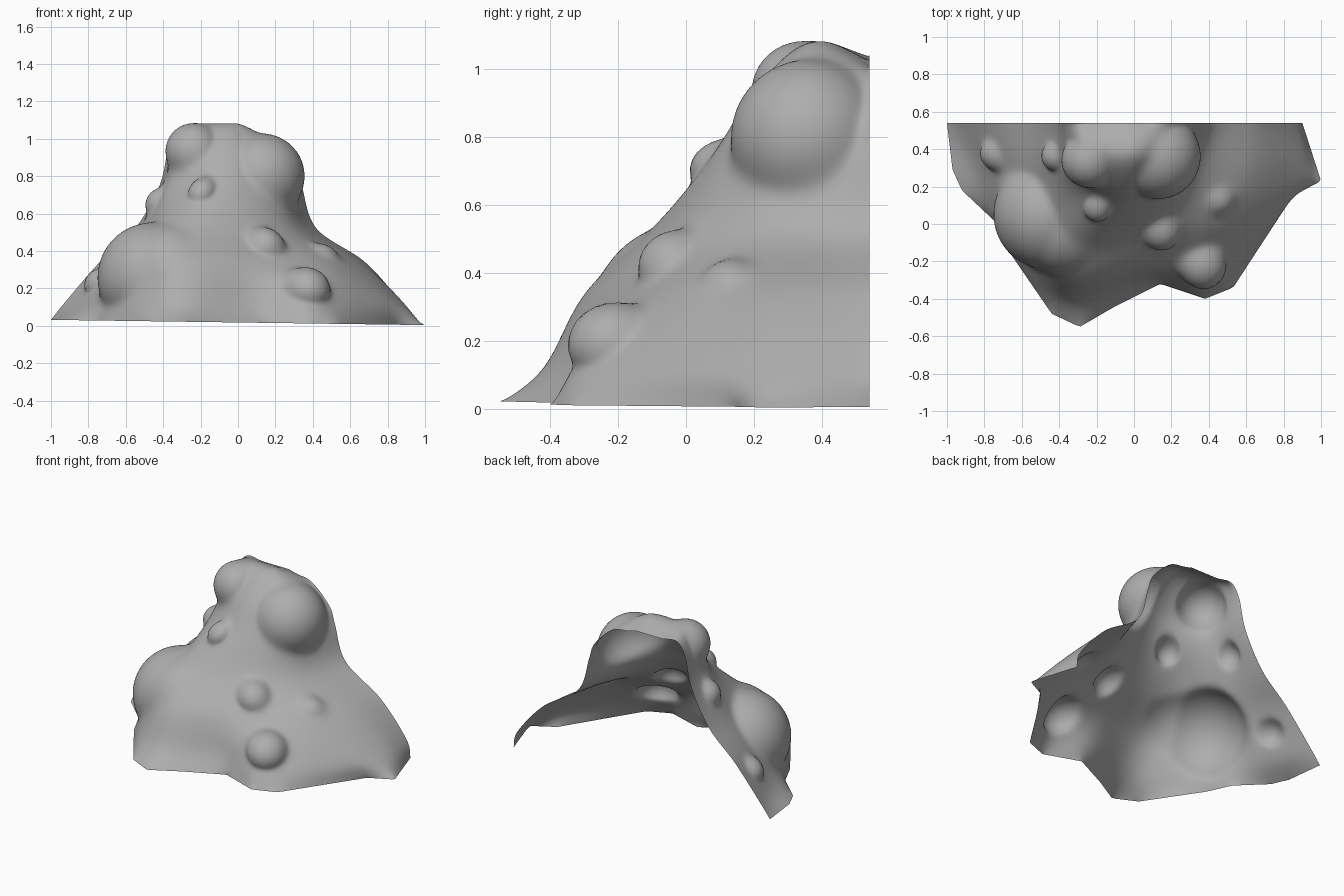
import bpy, bmesh
from mathutils import Vector

if "Cube" in bpy.data.objects:
    bpy.data.objects.remove(bpy.data.objects["Cube"])

COLS, ROWS, BACK = 160, 96, 0.54

# Horizontal contours of the open-backed hill between its back edges:
# height, left back x, right back x, points round the front
LEVELS = [
    (.018, -1, .9, [(-.97, .29), (-.92, .18), (-.75, .02), (-.68, -.13), (-.44, -.48), (-.29, -.55),
                    (-.1, -.44), (.14, -.32), (.38, -.4), (.53, -.34), (.85, .15), (1, .23)]),
    (.12, -.93, .87, [(-.7, 0), (-.5, -.32), (-.28, -.42), (.1, -.29), (.4, -.32), (.72, 0), (.88, .27)]),
    (.34, -.74, .68, [(-.65, .25), (-.5, -.14), (-.3, -.3), (.1, -.19), (.45, -.02), (.63, .25)]),
    (.52, -.55, .42, [(-.5, .25), (-.36, -.09), (0, -.05), (.28, .15)]),
    (.75, -.42, .34, [(-.36, .25), (-.1, .08), (.2, .22)]),
    (.95, -.37, .30, [(-.3, .3), (-.05, .21), (.2, .33)]),
    (1.085, -.31, .17, [(-.24, .4), (.03, .38)]),
    (1.075, -.2, .05, []),
]

# Rounded boulders pushed out through the sheet: centre, radius
BOULDERS = [
    ((-.46, .05, .26), .295), ((-.36, .0, .27), .28), ((.13, .36, .80), .23),
    ((-.24, .34, .935), .152), ((-.20, .065, .735), .08), ((.15, -.05, .435), .105),
    ((.45, .13, .36), .09), ((.38, -.245, .22), .13), ((-.79, .355, .26), .085),
    ((-.43, .36, .66), .08),
]


def spline(pts, t, curved):
    """Catmull-Rom (or straight) point at t in 0..1."""
    n = len(pts) - 1
    f = min(max(t, 0), 1) * n
    i = min(int(f), n - 1)
    u = f - i
    b, c = pts[i], pts[i + 1]
    if not curved:
        return b.lerp(c, u)
    a = pts[i - 1] if i else b * 2 - c
    d = pts[i + 2] if i + 2 <= n else c * 2 - b
    return (b * 2 + (c - a) * u + (a * 2 - b * 5 + c * 4 - d) * u * u
            + (b * 3 - a - c * 3 + d) * u ** 3) * 0.5


def resample(pts, count, curved=True):
    """Even spacing along the curve."""
    fine = [spline(pts, k / 400, curved) for k in range(401)]
    run = [0.0]
    for p, q in zip(fine, fine[1:]):
        run.append(run[-1] + (q - p).length)
    out, j = [], 0
    for k in range(count):
        s = run[-1] * k / (count - 1)
        while j < 399 and run[j + 1] < s:
            j += 1
        out.append(fine[j].lerp(fine[j + 1], (s - run[j]) / max(run[j + 1] - run[j], 1e-9)))
    return out


def push(p, centre, radius):
    """Move points inside a boulder out to its far surface."""
    c = Vector(centre)
    if (p - c).length >= radius:
        return p
    n = (c - Vector((-.02, .55, c.z - .15))).normalized()
    q = c - n * radius * 0.85
    d = p - q
    if d.dot(n) <= 0:
        return p
    d.normalize()
    m = q - c
    b = m.dot(d)
    return q + d * (-b + (b * b - m.dot(m) + radius ** 2) ** 0.5)


# Hill sheet: contours, then upward curves through them
rings = []
for z, left, right, front in LEVELS:
    pts = [(left, BACK)] + front + [(right, BACK)]
    # the ground rim is angular, the higher contours are rounded
    ring = resample([Vector((x, y, z)) for x, y in pts], COLS, z > .05)
    for p in ring:
        if z > .9:
            p.z -= .3 * max(0, p.x)
        if z > 1:
            p.z -= .3 * max(0, p.y - .38)
        if z < .05:
            p.z -= .014 * p.x
    rings.append(ring)
columns = [resample([r[k] for r in rings], ROWS) for k in range(COLS)]

bm = bmesh.new()
grid = []
for col in columns:
    line = []
    for j, p in enumerate(col):
        if j > 1:
            for c, r in BOULDERS:
                p = push(p, c, r)
        line.append(bm.verts.new((p.x, min(p.y, BACK), max(p.z, .003))))
    grid.append(line)
for a, b in zip(grid, grid[1:]):
    for j in range(ROWS - 1):
        bm.faces.new((a[j], b[j], b[j + 1], a[j + 1]))

# Soften the joins between boulders and hill, leaving the open rim alone
inner = [v for v in bm.verts if not v.is_boundary]
for _ in range(14):
    bmesh.ops.smooth_vert(bm, verts=inner, factor=0.5,
                          use_axis_x=True, use_axis_y=True, use_axis_z=True)
bmesh.ops.remove_doubles(bm, verts=bm.verts, dist=0.0005)

mesh = bpy.data.meshes.new("rock_hill")
bm.to_mesh(mesh)
bm.free()
mesh.shade_smooth()

# Dark grey stone
stone = bpy.data.materials.new("stone")
stone.diffuse_color = (.42, .42, .42, 1)
stone.use_nodes = True
stone.node_tree.nodes["Principled BSDF"].inputs["Base Color"].default_value = stone.diffuse_color
mesh.materials.append(stone)
hill = bpy.data.objects.new("rock_hill", mesh)
bpy.context.collection.objects.link(hill)
